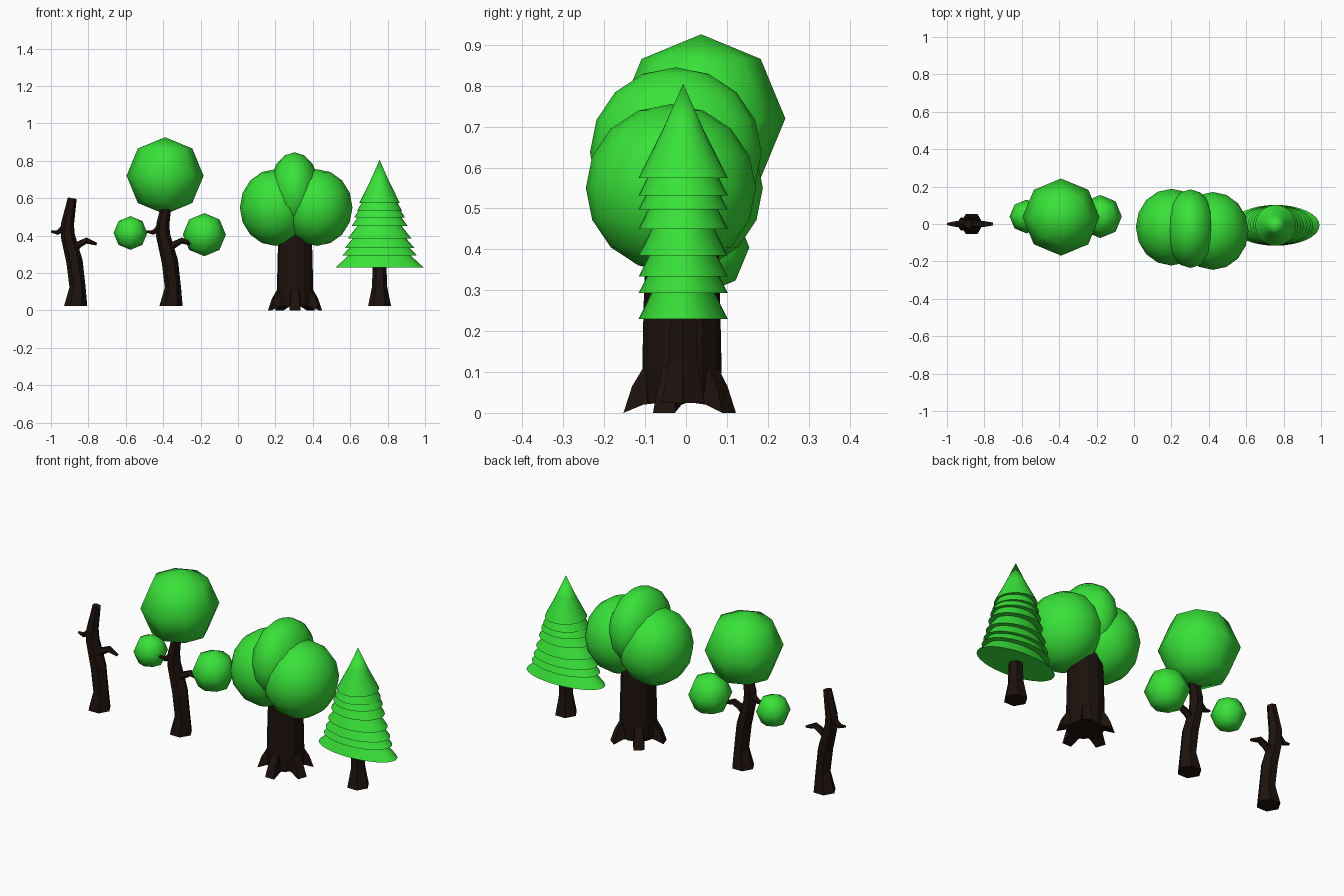
import bpy, bmesh
from math import sin, cos, pi, radians
from mathutils import Vector

if "Cube" in bpy.data.objects:
    bpy.data.objects.remove(bpy.data.objects["Cube"])


def material(name, color):
    m = bpy.data.materials.new(name)
    m.diffuse_color = color
    m.use_nodes = True
    m.node_tree.nodes["Principled BSDF"].inputs["Base Color"].default_value = m.diffuse_color
    return m


BARK = material("bark", (0.012, 0.006, 0.004, 1))
LEAF = material("leaf", (0.04, 0.76, 0.04, 1))


def finish(name, bm, mat, smooth=False):
    bmesh.ops.recalc_face_normals(bm, faces=bm.faces)
    for f in bm.faces:
        f.smooth = smooth
    me = bpy.data.meshes.new(name)
    bm.to_mesh(me)
    bm.free()
    me.materials.append(mat)
    ob = bpy.data.objects.new(name, me)
    bpy.context.collection.objects.link(ob)
    return ob


def tube(name, pts, sides=6, y=0.0, dx=0.0):
    """Tapered limb through (x, z, radius) points in the xz plane."""
    bm = bmesh.new()
    rings = []
    for i, (x, z, r) in enumerate(pts):
        a, b = pts[max(i - 1, 0)], pts[min(i + 1, len(pts) - 1)]
        t = Vector((b[0] - a[0], 0, b[1] - a[1])).normalized()
        if i == 0:
            t = Vector((0, 0, 1)) if sides > 5 else t
        side = Vector((t.z, 0, -t.x))
        c = Vector((x + dx, y, z))
        rings.append([bm.verts.new(c + r * (side * cos(2 * pi * k / sides)
                                           + Vector((0, 1, 0)) * sin(2 * pi * k / sides)))
                      for k in range(sides)])
    for lo, hi in zip(rings, rings[1:]):
        for k in range(sides):
            n = (k + 1) % sides
            bm.faces.new((lo[k], lo[n], hi[n], hi[k]))
    bm.faces.new(rings[0][::-1])
    bm.faces.new(rings[-1])
    return finish(name, bm, BARK)


def ball(name, loc, size, seg, rings):
    bm = bmesh.new()
    bmesh.ops.create_uvsphere(bm, u_segments=seg, v_segments=rings, radius=1)
    for v in bm.verts:
        v.co = Vector((v.co.x * size[0], v.co.y * size[1], v.co.z * size[2])) + Vector(loc)
    return finish(name, bm, LEAF, True)


# Crooked trunk with two branches, used bare and with foliage
TRUNK = [(-0.868, 0.024, 0.062), (-0.858, 0.125, 0.043), (-0.874, 0.26, 0.044),
         (-0.91, 0.40, 0.038), (-0.912, 0.46, 0.035), (-0.886, 0.60, 0.024)]
BRANCH_R = [(-0.90, 0.32, 0.028), (-0.85, 0.355, 0.02), (-0.81, 0.375, 0.018), (-0.755, 0.355, 0.008)]
BRANCH_L = [(-0.91, 0.48, 0.018), (-0.94, 0.43, 0.018), (-0.965, 0.415, 0.014), (-1.0, 0.421, 0.006)]
for label, dx in (("bare", 0.0), ("round", 0.51)):
    tube(label + "_tree_trunk", TRUNK, dx=dx)
    tube(label + "_tree_right_branch", BRANCH_R, sides=5, dx=dx)
    tube(label + "_tree_left_branch", BRANCH_L, sides=5, dx=dx)

# Low-poly foliage balls
for name, loc, r in (("round_tree_crown", (-0.39, 0.037, 0.72), 0.206),
                     ("round_tree_left_ball", (-0.575, 0.04, 0.414), 0.09),
                     ("round_tree_right_ball", (-0.18, 0.04, 0.405), 0.115)):
    ball(name, loc, (r, r, r), 8, 4)

# Thick tree: trunk, five roots, three overlapping crowns
TX, TY = 0.305, -0.01
tube("thick_tree_trunk", [(TX, 0.024, 0.092), (TX, 0.11, 0.097), (TX, 0.25, 0.094), (TX, 0.47, 0.088)],
     sides=12, y=TY)
ROOT = [(0.06, 0.024, 0.03), (0.06, 0.15, 0.02), (0.095, 0.11, 0.02),
        (0.122, 0.065, 0.022), (0.143, 0.0, 0.028), (0.095, 0.02, 0.03)]
for i in range(5):
    a = radians(-90 + 72 * i)
    out, side = Vector((cos(a), sin(a), 0)), Vector((-sin(a), cos(a), 0))
    bm = bmesh.new()
    rows = [[bm.verts.new(Vector((TX, TY, z)) + out * r + side * w * s) for r, z, w in ROOT]
            for s in (-1, 1)]
    bm.faces.new(rows[0])
    bm.faces.new(rows[1][::-1])
    for k in range(len(ROOT)):
        n = (k + 1) % len(ROOT)
        bm.faces.new((rows[0][k], rows[1][k], rows[1][n], rows[0][n]))
    finish(f"thick_tree_root_{i + 1}", bm, BARK)
ball("thick_tree_left_crown", (0.2, -0.017, 0.55), (0.19, 0.205, 0.205), 16, 8)
ball("thick_tree_right_crown", (0.422, -0.037, 0.55), (0.19, 0.208, 0.205), 16, 8)
ball("thick_tree_top_crown", (0.302, -0.025, 0.637), (0.136, 0.21, 0.208), 16, 8)

# Conifer: trunk and stacked cones, widening only along x
CX, CY, SEG = 0.757, -0.007, 32
tube("conifer_trunk", [(CX, 0.024, 0.061), (CX, 0.125, 0.041), (CX, 0.3, 0.034)], y=CY)
TIERS = [(0.23, 0.235), (0.293, 0.2), (0.333, 0.187), (0.385, 0.17),
         (0.45, 0.15), (0.498, 0.135), (0.532, 0.12), (0.575, 0.108)]
for i, (z0, rx) in enumerate(TIERS):
    bm = bmesh.new()
    rings = [[bm.verts.new((CX + rx * f * cos(2 * pi * k / SEG),
                            CY + 0.109 * f * sin(2 * pi * k / SEG), z0 + h))
              for k in range(SEG)] for f, h in ((1, 0), (0.47, 0.115))]
    tip = bm.verts.new((CX, CY, z0 + 0.23))
    bm.faces.new(rings[0][::-1])
    for k in range(SEG):
        n = (k + 1) % SEG
        bm.faces.new((rings[0][k], rings[0][n], rings[1][n], rings[1][k]))
        bm.faces.new((rings[1][k], rings[1][n], tip))
    ob = finish(f"conifer_tier_{i + 1}", bm, LEAF)
    with bpy.context.temp_override(object=ob, active_object=ob, selected_objects=[ob],
                                   selected_editable_objects=[ob]):
        bpy.ops.object.shade_smooth_by_angle(angle=radians(40))
